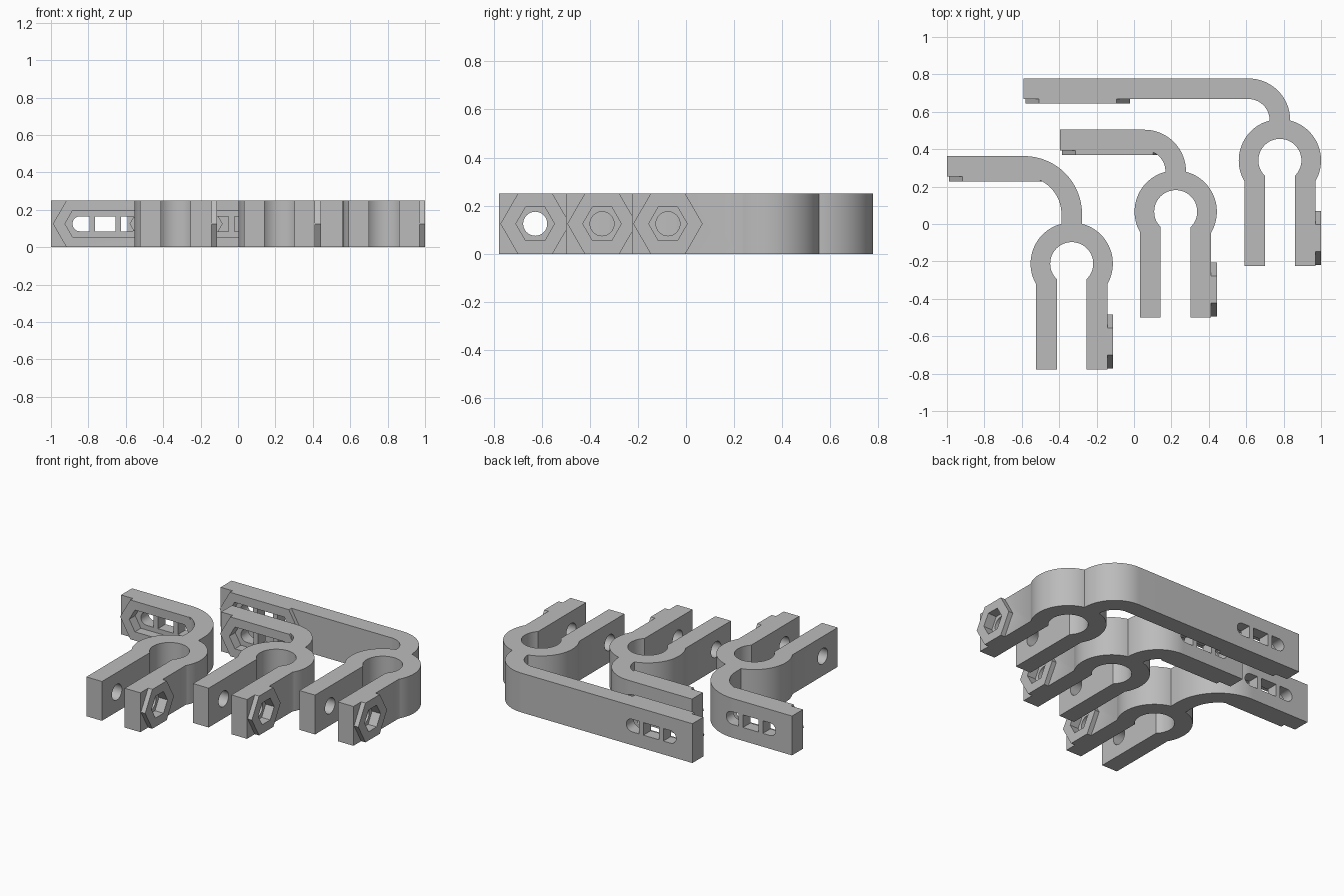
import bpy, bmesh
from math import sin, cos, pi, sqrt, radians
from mathutils import Vector

cube = bpy.data.objects.get("Cube")
if cube:
    bpy.data.objects.remove(cube)

HEIGHT = 0.25
MID = HEIGHT / 2
R_OUT, R_IN = 0.22, 0.115        # clamp ring
LEG_IN, LEG_OUT = 0.08, 0.19     # leg faces either side of the gap
LEG_END, BOLT_Y = -0.565, -0.415
BAR = 0.11                       # arm thickness
HALF_SLOT = 0.135
BOSS_R, POCKET_R = MID / cos(pi / 6), 0.08

grey = bpy.data.materials.new("grey plastic")
grey.use_nodes = True
grey.diffuse_color = (0.5, 0.5, 0.5, 1)
grey.node_tree.nodes["Principled BSDF"].inputs["Base Color"].default_value = (0.5, 0.5, 0.5, 1)


def arc(cx, cy, r, a0, a1, n=32):
    return [(cx + r * cos(a0 + (a1 - a0) * i / n),
             cy + r * sin(a0 + (a1 - a0) * i / n)) for i in range(n + 1)]


def prism(name, loop, push):
    """Solid made by pushing a closed loop of 3D points along a vector."""
    bm = bmesh.new()
    face = bm.faces.new([bm.verts.new(p) for p in loop])
    made = bmesh.ops.extrude_face_region(bm, geom=[face])["geom"]
    verts = [g for g in made if isinstance(g, bmesh.types.BMVert)]
    bmesh.ops.translate(bm, verts=verts, vec=Vector(push))
    bmesh.ops.recalc_face_normals(bm, faces=bm.faces[:])
    mesh = bpy.data.meshes.new(name)
    bm.to_mesh(mesh)
    bm.free()
    mesh.materials.append(grey)
    ob = bpy.data.objects.new(name, mesh)
    bpy.context.collection.objects.link(ob)
    return ob


def along_x(name, pts, x0, x1):
    return prism(name, [(x0, BOLT_Y + u, MID + v) for u, v in pts], (x1 - x0, 0, 0))


def along_y(name, pts, xc, y0, y1):
    return prism(name, [(xc + u, y0, MID + v) for u, v in pts], (0, y1 - y0, 0))


def hexagon(r, stretch=0):
    return [(r * cos(k * pi / 3) + (stretch if cos(k * pi / 3) > 0 else -stretch),
             r * sin(k * pi / 3)) for k in range(6)]


def combine(body, tool, operation):
    mod = body.modifiers.new(operation.lower(), "BOOLEAN")
    mod.operation, mod.solver, mod.object = operation, "EXACT", tool
    tool.hide_render = True
    bpy.context.view_layer.objects.active = body
    bpy.ops.object.modifier_apply(modifier=mod.name)
    bpy.data.objects.remove(tool)


def bracket(name, cx, cy, bend, bar_top, bar_end):
    # Outline: legs, ring, bent arm
    half = BAR / 2
    bx, by = half - bend, bar_top - bend
    a_leg = -math_angle(LEG_OUT, R_OUT)
    a_neck = math_angle(half, R_OUT)
    a_gap = math_angle(LEG_IN, R_IN)
    outline = [(LEG_IN, LEG_END), (LEG_OUT, LEG_END)]
    outline += arc(0, 0, R_OUT, a_leg, a_neck)
    outline += arc(bx, by, bend, 0, pi / 2)
    outline += [(bar_end, bar_top), (bar_end, bar_top - BAR)]
    outline += arc(bx, by, bend - BAR, pi / 2, 0)
    outline += arc(0, 0, R_OUT, pi - a_neck, pi - a_leg)
    outline += [(-LEG_OUT, LEG_END), (-LEG_IN, LEG_END)]
    outline += arc(0, 0, R_IN, pi + a_gap, -a_gap, 48)
    body = prism(name, [(x, y, 0) for x, y in outline], (0, 0, HEIGHT))

    # Raised hexagonal bosses on the leg and on the arm
    slot_x, face = bar_end + 0.29, bar_top - BAR
    combine(body, along_x("leg_boss", hexagon(BOSS_R), LEG_OUT - 0.02, R_OUT), "UNION")
    combine(body, along_y("arm_boss", hexagon(BOSS_R, HALF_SLOT),
                          slot_x, face - 0.025, face + 0.02), "UNION")

    # Nut pockets
    combine(body, along_x("leg_pocket", hexagon(POCKET_R), R_OUT - 0.06, R_OUT + 0.05), "DIFFERENCE")
    combine(body, along_y("arm_pocket", hexagon(POCKET_R, HALF_SLOT),
                          slot_x, face - 0.05, face + 0.035), "DIFFERENCE")

    # Bolt hole through both legs
    combine(body, along_x("bolt_hole", arc(0, 0, 0.05, 0, 2 * pi, 32)[:-1], -0.3, 0.3), "DIFFERENCE")

    # Slot divided by two ribs
    r, rib = 0.04, 0.055
    end = [(rib + 0.03, -r)] + arc(HALF_SLOT, 0, r, -pi / 2, pi / 2, 16) + [(rib + 0.03, r)]
    for pts in (end, [(-u, v) for u, v in end], [(-rib, -r), (rib, -r), (rib, r), (-rib, r)]):
        combine(body, along_y("slot", pts, slot_x, face - 0.05, bar_top + 0.05), "DIFFERENCE")

    body.location = (cx, cy, 0)
    bpy.ops.object.select_all(action="DESELECT")
    body.select_set(True)
    bpy.context.view_layer.objects.active = body
    bpy.ops.object.shade_smooth_by_angle(angle=radians(30))


def math_angle(x, r):
    """Angle from the x axis of the circle point at the given x."""
    from math import atan2
    return atan2(sqrt(r * r - x * x), x)


bracket("short_wide_bend_bracket", -0.333, -0.212, 0.31, 0.575, -0.667)
bracket("short_tight_bend_bracket", 0.223, 0.066, 0.223, 0.438, -0.618)
bracket("long_arm_bracket", 0.78, 0.34, 0.223, 0.438, -1.37)
